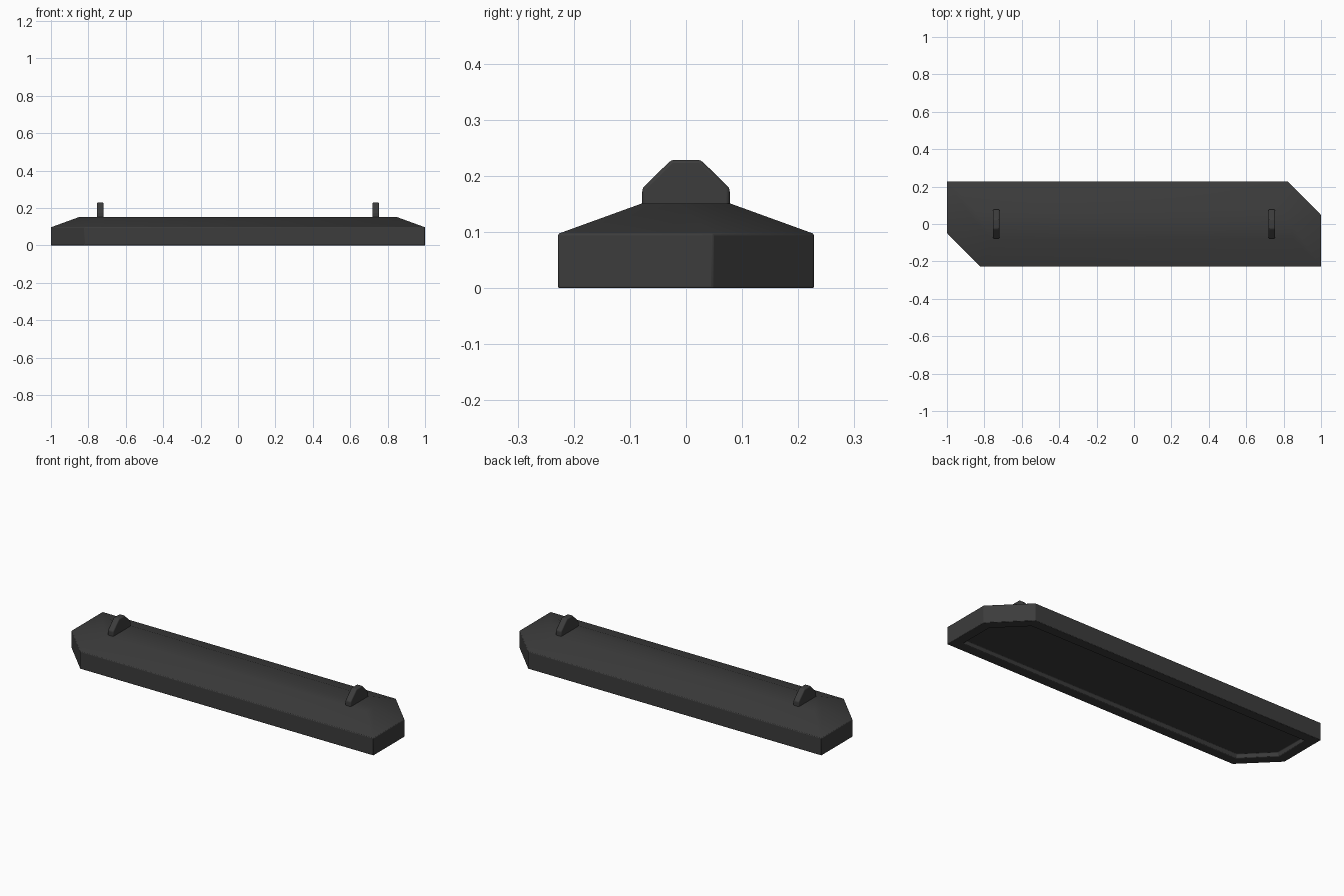
import bpy, bmesh, math

if "Cube" in bpy.data.objects:
    bpy.data.objects.remove(bpy.data.objects["Cube"])

mat = bpy.data.materials.new("dark_plastic")
mat.diffuse_color = (0.045, 0.045, 0.045, 1)
mat.use_nodes = True
mat.node_tree.nodes["Principled BSDF"].inputs["Base Color"].default_value = mat.diffuse_color

W, D, CUT = 1.0, 0.228, 0.18   # half length, half depth, corner cut


def outline(inset):
    """Rectangle with two opposite corners cut, offset inwards evenly."""
    w, d = W - inset, D - inset
    c = CUT - inset * (2 - math.sqrt(2))
    half = [(w, -d), (w, d - c), (w - c, d)]
    return half + [(-x, -y) for x, y in half]


def finish(bm, name, bevel, segments):
    bmesh.ops.recalc_face_normals(bm, faces=bm.faces)
    me = bpy.data.meshes.new(name)
    bm.to_mesh(me)
    bm.free()
    ob = bpy.data.objects.new(name, me)
    bpy.context.collection.objects.link(ob)
    me.materials.append(mat)
    b = ob.modifiers.new("bevel", 'BEVEL')
    b.width, b.segments = bevel, segments
    b.limit_method, b.angle_limit = 'ANGLE', math.radians(30)
    bpy.ops.object.select_all(action='DESELECT')
    ob.select_set(True)
    bpy.context.view_layer.objects.active = ob
    bpy.ops.object.shade_smooth_by_angle(angle=math.radians(30))
    return ob


# Body: recessed underside, rim, straight walls, sloped top, plateau
bm = bmesh.new()
levels = [(0.062, 0.02), (0.055, 0.0), (0, 0.0), (0, 0.097), (0.149, 0.151)]
rings = [[bm.verts.new((x, y, z)) for x, y in outline(i)] for i, z in levels]
for a, b in zip(rings, rings[1:]):
    for k in range(6):
        j = (k + 1) % 6
        bm.faces.new((a[k], a[j], b[j], b[k]))
bm.faces.new(rings[0])
bm.faces.new(rings[-1])
finish(bm, "body", 0.003, 2)

# Two upright mounting tabs
profile = [(0.078, 0.14), (0.078, 0.178), (0.026, 0.229)]
profile += [(-y, z) for y, z in reversed(profile)]
for side, name in ((-1, "left_tab"), (1, "right_tab")):
    bm = bmesh.new()
    face = bm.faces.new([bm.verts.new((side * 0.737 - 0.0175, y, z)) for y, z in profile])
    ext = bmesh.ops.extrude_face_region(bm, geom=[face])
    bmesh.ops.translate(bm, vec=(0.035, 0, 0),
                        verts=[v for v in ext["geom"] if isinstance(v, bmesh.types.BMVert)])
    finish(bm, name, 0.006, 3)
